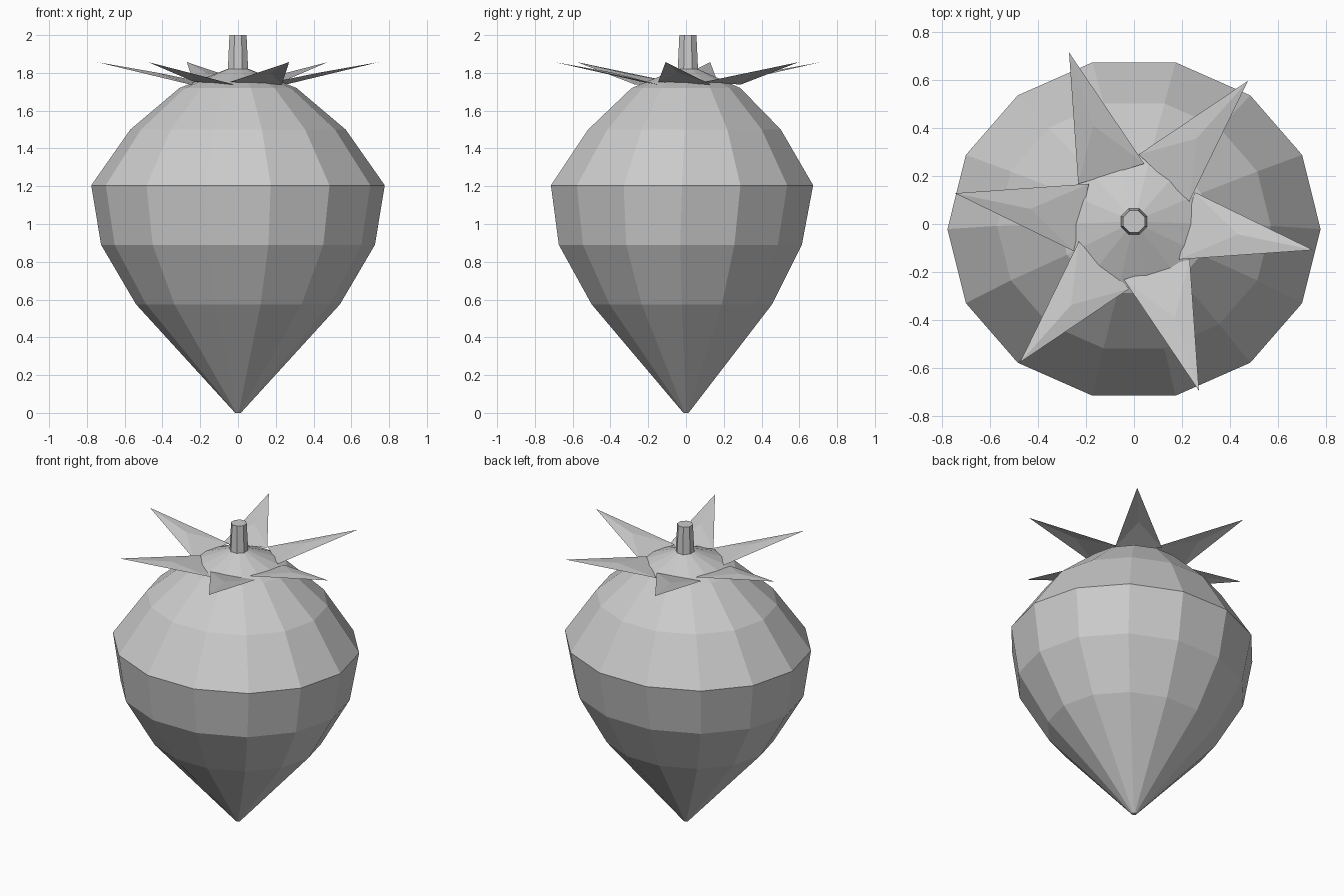
import bpy
import bmesh
from math import sin, cos, pi, radians

if "Cube" in bpy.data.objects:
    bpy.data.objects.remove(bpy.data.objects["Cube"])


def finish(name, bm):
    me = bpy.data.meshes.new(name)
    bm.to_mesh(me)
    bm.free()
    ob = bpy.data.objects.new(name, me)
    bpy.context.collection.objects.link(ob)
    return ob


def loft(name, rings, sides, phase=0.0):
    """Rings are (z, x radius, y radius, y centre), capped at both ends."""
    bm = bmesh.new()
    loops = []
    for z, rx, ry, cy in rings:
        loops.append([bm.verts.new((rx * cos(phase + 2 * pi * i / sides),
                                    cy + ry * sin(phase + 2 * pi * i / sides), z))
                      for i in range(sides)])
    for a, b in zip(loops, loops[1:]):
        for i in range(sides):
            j = (i + 1) % sides
            bm.faces.new((a[i], a[j], b[j], b[i]))
    bm.faces.new(loops[0][::-1])
    bm.faces.new(loops[-1])
    return finish(name, bm)


# Fruit body: slightly flattened front to back, pointed at the bottom
loft("fruit_body", [
    (0.00, 0.015, 0.014, 0.00),
    (0.575, 0.54, 0.49, -0.022),
    (0.89, 0.725, 0.66, -0.03),
    (1.205, 0.777, 0.712, -0.021),
    (1.50, 0.57, 0.523, -0.008),
    (1.72, 0.31, 0.295, 0.0),
    (1.835, 0.02, 0.02, 0.01),
], 14)

# Stem
loft("stem", [(1.78, 0.060, 0.060, 0.01), (2.0, 0.049, 0.049, 0.01)], 8, pi / 8)

# Leaf crown: six overlapping pointed leaves with a raised fold
bm = bmesh.new()


def polar(r, deg, z):
    a = radians(deg)
    return bm.verts.new((r * cos(a), 0.01 + r * sin(a), z))


for k in range(6):
    axis = -9 + 60 * k
    tip = polar(0.755, axis, 1.857)
    fold = polar(0.435, axis + 2, 1.802)
    right = polar(0.245, axis - 31, 1.752)
    left = polar(0.28, axis + 35, 1.738)
    bm.faces.new((right, tip, fold))
    bm.faces.new((tip, left, fold))
    bm.faces.new((left, right, fold))
finish("leaf_crown", bm)
